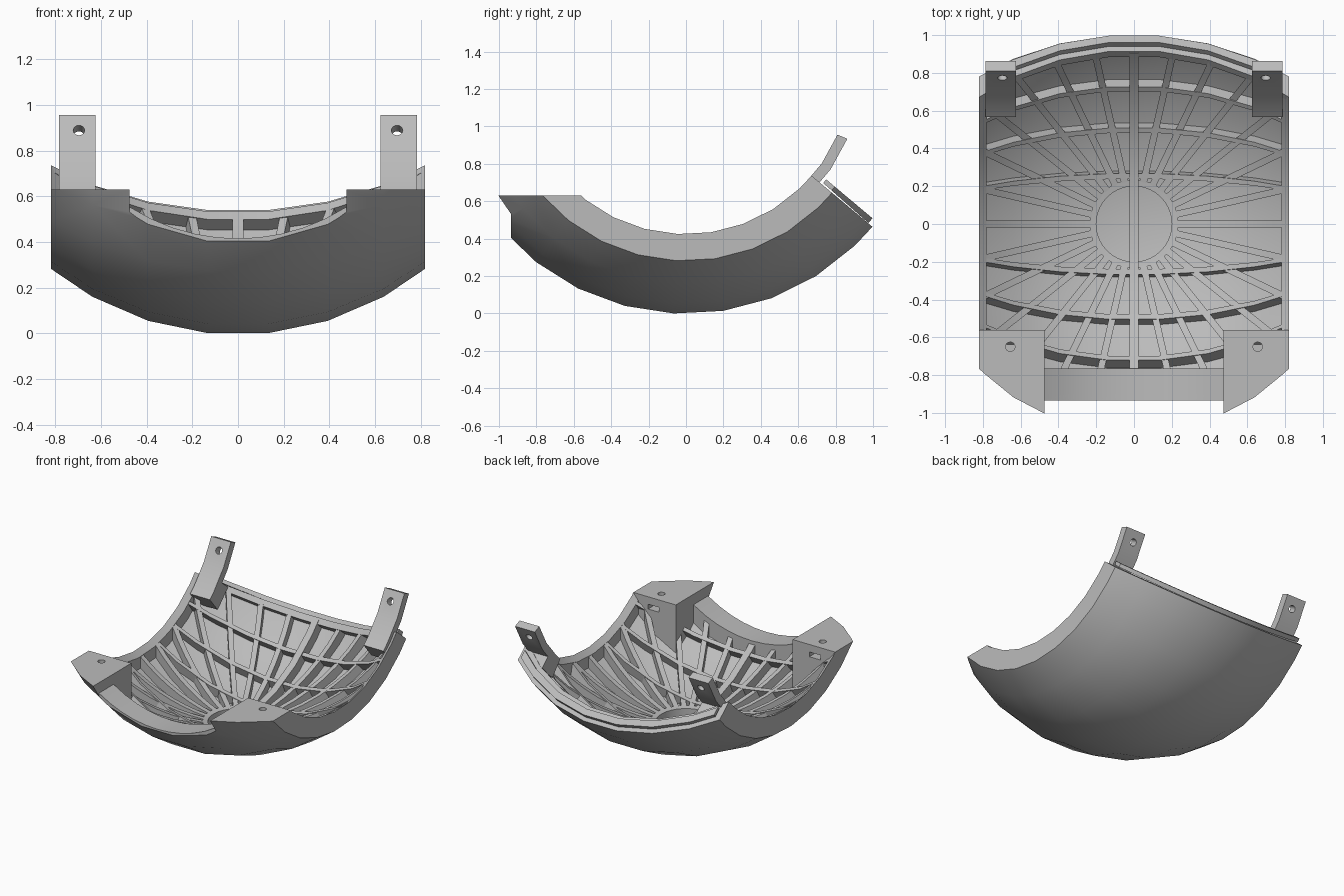
import bpy, bmesh, math
from mathutils import Vector, Matrix

if "Cube" in bpy.data.objects:
    bpy.data.objects.remove(bpy.data.objects["Cube"], do_unlink=True)

grey = bpy.data.materials.new("plain grey")
grey.use_nodes = True
grey.diffuse_color = (0.5, 0.5, 0.5, 1)
grey.node_tree.nodes["Principled BSDF"].inputs["Base Color"].default_value = (0.5, 0.5, 0.5, 1)

CZ = 1.3          # height of the sphere centre
R_OUT, R_PANEL, R_RIB = 1.308, 1.27, 1.2
ANGLE_STEPS = [8.8 + 11.7 * k for k in range(-7, 6)]
X_STEPS = [-0.638, -0.393, -0.133, 0.133, 0.393, 0.638]
made = []


def finish(name, bm):
    bmesh.ops.recalc_face_normals(bm, faces=bm.faces[:])
    mesh = bpy.data.meshes.new(name)
    bm.to_mesh(mesh)
    bm.free()
    mesh.materials.append(grey)
    ob = bpy.data.objects.new(name, mesh)
    bpy.context.collection.objects.link(ob)
    made.append(ob)
    return ob


def steps(a, b, marks):
    return [a] + [m for m in marks if a + 1e-3 < m < b - 1e-3] + [b]


def grid_solid(name, nu, nv, point):
    """Closed solid from two matching grids, point(i, j, layer)."""
    bm = bmesh.new()
    v = [[[bm.verts.new(point(i, j, k)) for k in (0, 1)] for j in range(nv)] for i in range(nu)]
    for i in range(nu - 1):
        for j in range(nv - 1):
            for k in (0, 1):
                bm.faces.new((v[i][j][k], v[i + 1][j][k], v[i + 1][j + 1][k], v[i][j + 1][k]))
    for i in range(nu - 1):
        for j in (0, nv - 1):
            bm.faces.new((v[i][j][0], v[i + 1][j][0], v[i + 1][j][1], v[i][j][1]))
    for j in range(nv - 1):
        for i in (0, nu - 1):
            bm.faces.new((v[i][j][0], v[i][j + 1][0], v[i][j + 1][1], v[i][j][1]))
    return finish(name, bm)


def arc_block(name, x0, x1, a0, a1, r0, r1, shift=0.0, cylinder=False):
    """Chunk of a spherical (or cylindrical) wall swept about the x axis."""
    xs, angles = steps(x0, x1, X_STEPS), steps(a0, a1, ANGLE_STEPS)
    n = math.radians(a1)

    def point(i, j, k):
        r, a = (r0, r1)[k], math.radians(angles[j])
        rho = r if cylinder else math.sqrt(r * r - xs[i] ** 2)
        return (xs[i], rho * math.sin(a) + shift * math.cos(n),
                CZ - rho * math.cos(a) + shift * math.sin(n))
    return grid_solid(name, len(xs), len(angles), point)


def box(x0, x1, y0, y1, z0, z1):
    bm = bmesh.new()
    bmesh.ops.create_cube(bm, size=1)
    bmesh.ops.scale(bm, vec=(x1 - x0, y1 - y0, z1 - z0), verts=bm.verts)
    bmesh.ops.translate(bm, vec=((x0 + x1) / 2, (y0 + y1) / 2, (z0 + z1) / 2), verts=bm.verts)
    return finish("cutter", bm)


def rod(centre, direction, radius, length):
    bm = bmesh.new()
    turn = Vector(direction).to_track_quat('Z', 'Y').to_matrix().to_4x4()
    bmesh.ops.create_cone(bm, cap_ends=True, segments=16, radius1=radius, radius2=radius,
                          depth=length, matrix=Matrix.Translation(centre) @ turn)
    return finish("cutter", bm)


def lip_notch():
    """Prism with a round underside, along y."""
    half, r, n = 0.475, 0.885, 10
    bm = bmesh.new()
    ring = []
    for i in range(n + 1):
        x = -half + 2 * half * i / n
        ring.append((x, CZ - math.sqrt(r * r - x * x)))
    ring += [(half, 2), (-half, 2)]
    face = bm.faces.new([bm.verts.new((x, -0.765, z)) for x, z in ring])
    ext = bmesh.ops.extrude_face_region(bm, geom=[face])
    bmesh.ops.translate(bm, vec=(0, -1, 0),
                        verts=[e for e in ext["geom"] if isinstance(e, bmesh.types.BMVert)])
    return finish("cutter", bm)


def cut(ob, *cutters):
    bpy.context.view_layer.objects.active = ob
    for c in cutters:
        c.hide_render = True
        mod = ob.modifiers.new("cut", 'BOOLEAN')
        mod.operation, mod.solver, mod.object = 'DIFFERENCE', 'EXACT', c
        bpy.ops.object.modifier_apply(modifier=mod.name)
        made.remove(c)
        bpy.data.objects.remove(c, do_unlink=True)


def top_cut():
    return box(-2, 2, -2, -0.3, 0.63, 3)


def front_cut():
    return box(-0.475, 0.475, -2, -0.935, -1, 3)


# Outer shell, trimmed at the front
shell = arc_block("shell", -0.82, 0.82, -68, 50, R_PANEL, R_OUT)
cut(shell, top_cut(), front_cut(), lip_notch())

# Front lip between the corner blocks
lip = arc_block("front_lip", -0.49, 0.49, -68, -25, 1.08, 1.3)
cut(lip, box(-2, 2, -0.765, 2, -1, 3), front_cut(), lip_notch(), top_cut())

# Back rim with its raised tongue
arc_block("back_rim", -0.815, 0.815, 47.8, 50, R_RIB, 1.3)
arc_block("rim_tongue", -0.785, 0.785, 48.5, 50, 1.232, 1.279, shift=0.035)

# Parts that come in pairs
for side, s in (("left", 1), ("right", -1)):
    def span(a, b):
        return (a, b) if s > 0 else (-b, -a)

    wall = arc_block(side + "_side_wall", *span(0.78, 0.82), -66, 50, R_RIB, 1.3)
    cut(wall, top_cut())

    corner = arc_block(side + "_corner_block", *span(0.475, 0.816), -75, -15, 0.9, 1.3)
    cut(corner, top_cut(), box(-2, 2, -0.56, 2, -1, 3),
        rod((s * 0.655, -0.65, 0.56), (0, 0, 1), 0.025, 0.2),
        box(*span(0.61, 0.70), -0.72, -0.5, 0.54, 0.575))

    tab = arc_block(side + "_back_tab", *span(0.625, 0.785), 40, 67, 0.88, 0.937, cylinder=True)
    a = math.radians(62)
    d = Vector((0, math.sin(a), -math.cos(a)))
    cut(tab, rod(Vector((s * 0.697, 0, CZ)) + d * 0.91, d, 0.025, 0.3))
    arc_block(side + "_tab_foot", *span(0.625, 0.785), 40, 49.5, 0.9, 1.02, cylinder=True)

# Cross ribs and the long centre rib
for n, a in enumerate((-36.5, -24.3, -12.2, 12.2, 24.5, 36.8)):
    arc_block(f"cross_rib_{n + 1}", -0.79, 0.79, a - 0.7, a + 0.7, R_RIB, 1.28)
arc_block("centre_rib", -0.025, 0.025, -41, 49.5, 1.19, 1.285)


# Spokes radiating from the hub
def reach(r, c, s):
    limits = [0.79 / max(abs(c), 1e-6)]
    if s > 1e-6:
        limits.append(r * math.sin(math.atan(math.tan(math.radians(49.2)) / s)))
    elif s < -1e-6:
        limits += [0.8 / -s, math.sqrt(r * r - 0.68 ** 2)]
    return min(limits)


SPOKES, WIDTH, START, N = 28, 0.036, 0.22, 8
for n in range(SPOKES):
    if n in (7, 21):
        continue
    phi = 2 * math.pi * n / SPOKES
    c, s = math.cos(phi), math.sin(phi)

    def spoke_point(i, j, k):
        r = (R_RIB, 1.28)[k]
        t = START + (reach(r, c, s) - START) * i / (N - 1)
        w = WIDTH * (j - 0.5)
        return (t * c - w * s, t * s + w * c, CZ - math.sqrt(r * r - t * t))
    grid_solid(f"spoke_{n + 1}", N, 2, spoke_point)

# Ring around the open hub
bm = bmesh.new()
M = 40
profile = [(t, CZ - math.sqrt(r * r - t * t)) for t, r in
           ((0.2, R_RIB), (0.235, R_RIB), (0.235, 1.28), (0.2, 1.28))]
rings = [[bm.verts.new((t * math.cos(2 * math.pi * i / M), t * math.sin(2 * math.pi * i / M), z))
          for t, z in profile] for i in range(M)]
for i in range(M):
    p, q = rings[i], rings[(i + 1) % M]
    for j in range(4):
        bm.faces.new((p[j], q[j], q[(j + 1) % 4], p[(j + 1) % 4]))
finish("hub_ring", bm)

# Smooth shading with sharp edges kept
bpy.ops.object.select_all(action='DESELECT')
for ob in made:
    ob.select_set(True)
bpy.context.view_layer.objects.active = shell
bpy.ops.object.shade_smooth_by_angle(angle=math.radians(30))
